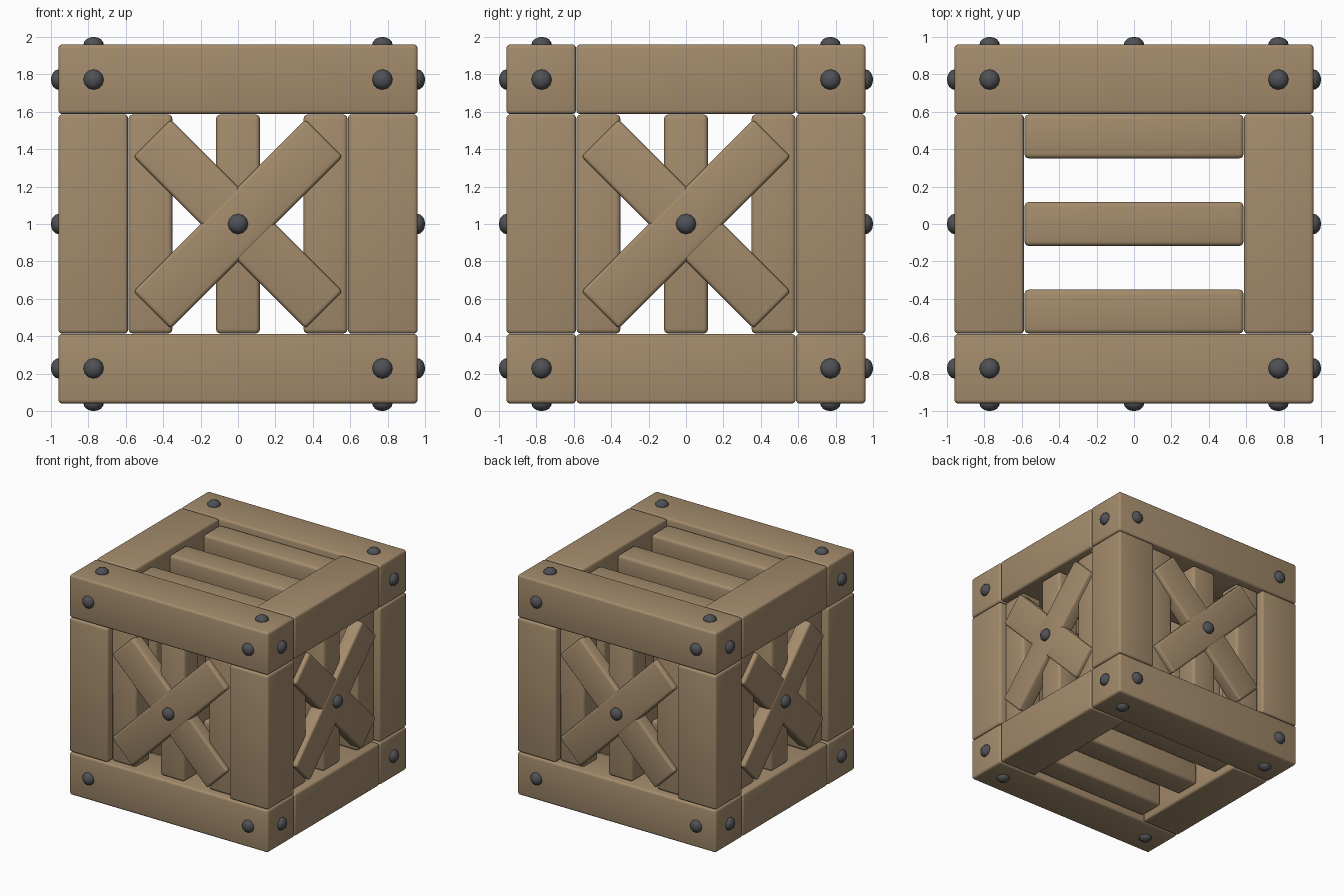
import bpy, bmesh, math
from mathutils import Matrix, Vector

if "Cube" in bpy.data.objects:
    bpy.data.objects.remove(bpy.data.objects["Cube"])


def material(name, rgb):
    m = bpy.data.materials.new(name)
    m.diffuse_color = (*rgb, 1)
    m.use_nodes = True
    m.node_tree.nodes["Principled BSDF"].inputs["Base Color"].default_value = m.diffuse_color
    return m


WOOD = material("brown wood", (0.37, 0.26, 0.15))
IRON = material("dark iron", (0.08, 0.082, 0.09))
CENTRE = Matrix.Translation((0, 0, 1))


def finish(bm, name, mat):
    me = bpy.data.meshes.new(name)
    bm.to_mesh(me)
    bm.free()
    me.materials.append(mat)
    ob = bpy.data.objects.new(name, me)
    bpy.context.collection.objects.link(ob)
    bpy.ops.object.select_all(action='DESELECT')
    ob.select_set(True)
    bpy.context.view_layer.objects.active = ob
    bpy.ops.object.shade_smooth_by_angle(angle=math.radians(40))
    return ob


def board(name, loc, size, matrix=Matrix(), bevel=0.02):
    """Timber with rounded edges, placed relative to the crate centre."""
    bm = bmesh.new()
    bmesh.ops.create_cube(bm, size=1)
    bmesh.ops.scale(bm, vec=size, verts=bm.verts)
    bmesh.ops.bevel(bm, geom=bm.edges[:], offset=bevel, segments=3,
                    profile=0.5, affect='EDGES')
    bm.transform(CENTRE @ matrix @ Matrix.Translation(loc))
    return finish(bm, name, WOOD)


def bolt(loc, normal):
    """Flattened round bolt head on a face."""
    bm = bmesh.new()
    bmesh.ops.create_uvsphere(bm, u_segments=12, v_segments=8, radius=1)
    bmesh.ops.scale(bm, vec=(0.054, 0.054, 0.04), verts=bm.verts)
    rot = Vector(normal).to_track_quat('Z', 'Y').to_matrix().to_4x4()
    bm.transform(CENTRE @ Matrix.Translation(loc) @ rot)
    finish(bm, "bolt", IRON)


OUT, W = 0.96, 0.372            # frame half size, beam thickness
C = OUT - W / 2                 # beam centre line
INNER = 2 * (OUT - W) - 0.004   # length between beams
B = 0.772                       # bolt offset

# Frame beams and corner posts
for a in (-1, 1):
    for b in (-1, 1):
        board("long_beam", (0, a * C, b * C), (2 * OUT, W, W))
        board("cross_beam", (a * C, 0, b * C), (W, INNER, W))
        board("corner_post", (a * C, b * C, 0), (W, W, INNER))

# Slats: front, right, back and left walls, each with an X brace
SLAT, DEPTH, FACE = 0.235, 0.2, 0.91
for i in range(4):
    turn = Matrix.Rotation(i * math.pi / 2, 4, 'Z')
    for x in (-0.468, 0, 0.468):
        board("wall_slat", (x, -FACE + DEPTH / 2, 0), (SLAT, DEPTH, INNER), turn, 0.025)
    for s, face in ((-1, 0.953), (1, 0.949)):
        tilt = turn @ Matrix.Rotation(s * math.pi / 4, 4, 'Y')
        board("brace", (0, -face + 0.06, 0), (1.3, 0.12, 0.28), tilt)
    # Wall bolts
    n = turn @ Vector((0, -1, 0))
    for x, z in ((-B, -B), (B, -B), (-B, B), (B, B), (0, 0)):
        bolt(turn @ Vector((x, -OUT, z)), n)

# Lid and floor slats with corner bolts
for s in (-1, 1):
    for y in (-0.468, 0, 0.468):
        board("lid_slat" if s > 0 else "floor_slat",
              (0, y, s * (FACE - DEPTH / 2)), (INNER, SLAT, DEPTH), bevel=0.025)
    for x in (-B, B):
        for y in (-B, B):
            bolt((x, y, s * OUT), (0, 0, s))
